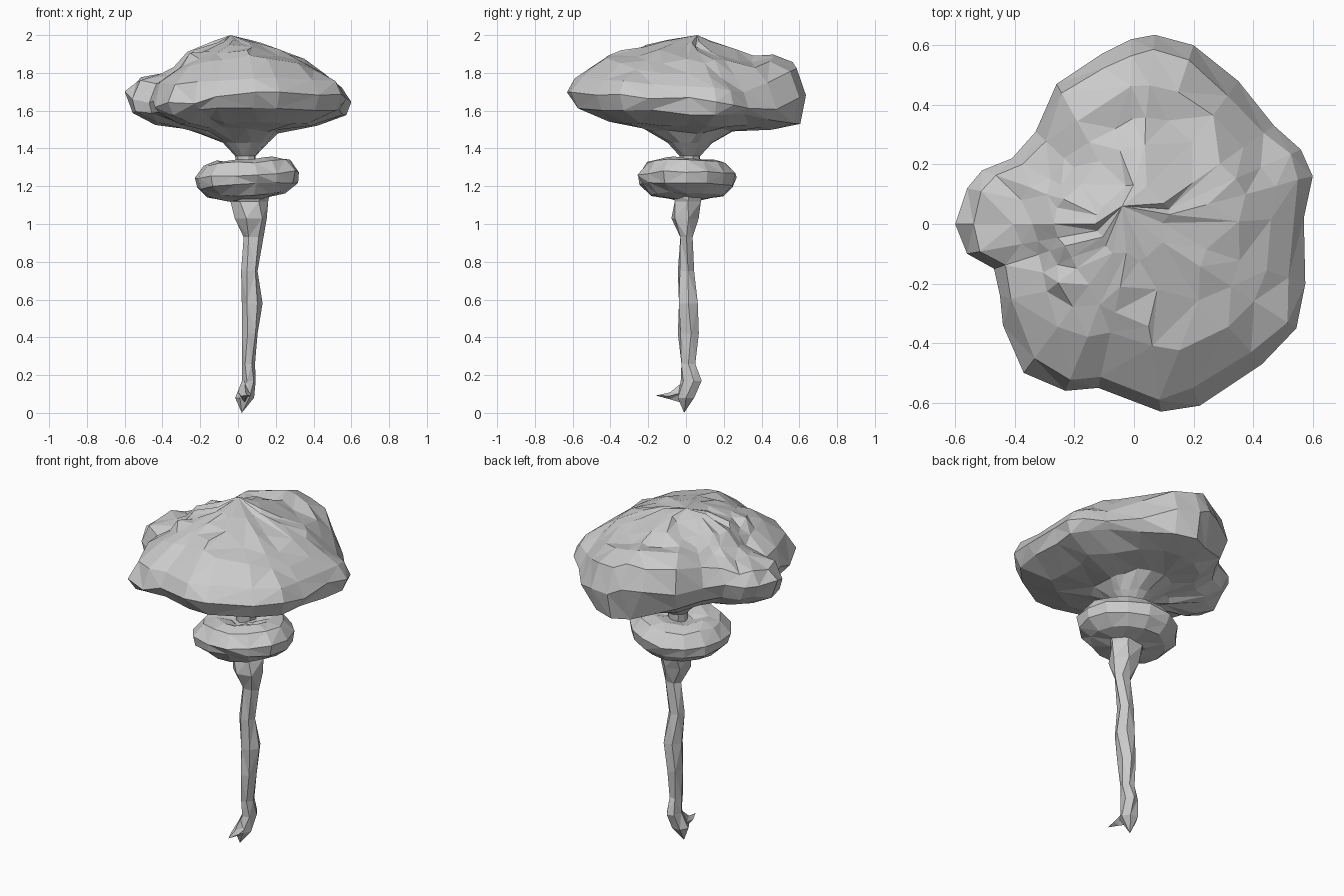
import bpy, bmesh, math, random
from mathutils import Vector

if "Cube" in bpy.data.objects:
    bpy.data.objects.remove(bpy.data.objects["Cube"])

random.seed(4)


def loft(name, rings, tip_low=None, tip_high=None, ratio=1.0):
    """Skin a stack of equal-sized rings into a faceted, triangulated body."""
    bm = bmesh.new()
    rows = [[bm.verts.new(p) for p in ring] for ring in rings]
    n = len(rows[0])
    for a, b in zip(rows, rows[1:]):
        for i in range(n):
            j = (i + 1) % n
            bm.faces.new((a[i], a[j], b[j], b[i]))
    for row, tip in ((rows[0][::-1], tip_low), (rows[-1], tip_high)):
        if tip is None:
            bm.faces.new(row)
        else:
            t = bm.verts.new(tip)
            for i in range(n):
                bm.faces.new((row[i], row[(i + 1) % n], t))
    bmesh.ops.triangulate(bm, faces=bm.faces[:], quad_method='SHORT_EDGE')
    bmesh.ops.recalc_face_normals(bm, faces=bm.faces[:])
    me = bpy.data.meshes.new(name)
    bm.to_mesh(me)
    bm.free()
    ob = bpy.data.objects.new(name, me)
    bpy.context.collection.objects.link(ob)
    if ratio < 1:
        ob.modifiers.new("facets", 'DECIMATE').ratio = ratio
    return ob


def ellipse(z, x0, x1, y0, y1, n, turn=0.0):
    return [((x0 + x1) / 2 + (x1 - x0) / 2 * math.cos(2 * math.pi * i / n + turn),
             (y0 + y1) / 2 + (y1 - y0) / 2 * math.sin(2 * math.pi * i / n + turn), z)
            for i in range(n)]


# Cap: plan outline, scaled by four profiles that blend around the compass
outline = [(.60, .16), (.56, .25), (.47, .33), (.35, .48), (.20, .60), (.07, .635),
           (-.01, .62), (-.11, .57), (-.26, .47), (-.33, .31), (-.41, .22), (-.51, .18),
           (-.56, .12), (-.60, 0), (-.56, -.10), (-.47, -.15), (-.45, -.24), (-.44, -.34),
           (-.37, -.50), (-.23, -.56), (-.12, -.55), (.09, -.63), (.22, -.61),
           (.43, -.47), (.545, -.35), (.575, -.20), (.57, .02)]
right = [(.36, 1.49), (.68, 1.53), (.95, 1.59), (1, 1.67), (.93, 1.74), (.79, 1.79), (.62, 1.86), (.43, 1.91), (.20, 1.95)]
back = [(.40, 1.50), (.70, 1.51), (.93, 1.53), (1, 1.71), (.92, 1.85), (.73, 1.90), (.57, 1.88), (.42, 1.92), (.22, 1.965)]
left = [(.36, 1.49), (.75, 1.53), (.95, 1.60), (1, 1.69), (.92, 1.76), (.69, 1.80), (.57, 1.85), (.46, 1.91), (.22, 1.955)]
front = [(.36, 1.51), (.65, 1.55), (.92, 1.61), (1, 1.69), (.92, 1.78), (.67, 1.88), (.54, 1.91), (.38, 1.94), (.20, 1.96)]
# Height shifts per level in the back-right, back-left and front-left quarters
lift_br = [0, 0, 0, -.08, -.07, -.04, 0, 0, 0]
lift_bl = [0, .02, .05, .01, 0, 0, 0, 0, 0]
lift_fl = [0, 0, -.02, -.06, -.03, .01, .02, 0, 0]
dents = [(-.34, -.05), (-.20, -.30), (.18, .36), (.30, -.10), (-.10, .14)]

n = len(outline)
rings = [[], [], []]
for x, y in outline:
    a = math.atan2(y, x)
    for ring, (r, z) in zip(rings, [(.05, 1.25), (.055, 1.36), (.12, 1.43)]):
        ring.append((.04 + r * math.cos(a), .02 + r * math.sin(a), z))
for k in range(len(right)):
    ring = []
    for x, y in outline:
        c, s = Vector((x, y)).normalized()
        w = [max(c, 0) ** 2, max(s, 0) ** 2, max(-c, 0) ** 2, max(-s, 0) ** 2]
        prof = [p[k] for p in (right, back, left, front)]
        f = sum(wi * p[0] for wi, p in zip(w, prof))
        z = sum(wi * p[1] for wi, p in zip(w, prof))
        lift = (lift_br if c > 0 else lift_bl) if s > 0 else (lift_fl if c < 0 else None)
        if lift:
            z += lift[k] * abs(2 * c * s)
        # upper levels become rounder than the outline
        b = max(0, (k - 5) * .2)
        f *= 1 + b * (.59 / math.hypot(x, y) - 1)
        if k != 3:
            f *= 1 + random.uniform(-.03, .025)
        z += random.uniform(-.014, .014)
        if k > 4:
            for dx, dy in dents:
                d = math.hypot(x * f - dx, y * f - dy)
                z -= .045 * max(0, 1 - d / .11)
        ring.append((x * f, y * f, z))
    rings.append(ring)
loft("cap", rings, tip_high=(-.04, .06, 2.0), ratio=.75)

# Collar: lumpy ring below the cap, dished on top
n = 14
collar = []
for r, z in [(.09, 1.13), (.20, 1.155), (.26, 1.205), (.275, 1.26), (.22, 1.325), (.15, 1.34), (.07, 1.32)]:
    ring = []
    for i in range(n):
        a = 2 * math.pi * i / n
        rr = r * (1 + .03 * math.cos(3 * a + .6) + random.uniform(-.03, .03))
        tilt = .07 * rr * math.cos(a)
        ring.append((.04 + 1.02 * rr * math.cos(a), .96 * rr * math.sin(a),
                     z + tilt + random.uniform(-.008, .008)))
    collar.append(ring)
loft("collar", collar, ratio=.85)

# Stem: crooked six-sided column ending in a pointed foot
spans = [(1.20, -.10, .18, -.10, .10), (1.12, -.04, .16, -.07, .09), (1.03, -.02, .155, -.08, .07),
         (.93, .03, .135, -.035, .04), (.75, .015, .105, -.045, .045), (.58, .02, .13, -.045, .07),
         (.42, .02, .105, -.045, .07), (.26, .02, .09, -.03, .055), (.17, .02, .095, -.03, .085),
         (.08, -.015, .085, -.05, .05)]
stem = [ellipse(*s, 6, .25 * (k % 2)) for k, s in enumerate(reversed(spans))]
loft("stem", stem, tip_low=(.02, -.01, 0))

# Root spur: small spike pointing forward from the foot
quarter = [i * math.pi / 2 for i in range(4)]
spur = [[(.035 + .035 * math.cos(a), -.01, .11 + .06 * math.sin(a)) for a in quarter],
        [(.04 + .025 * math.cos(a), -.085, .09 + .018 * math.sin(a)) for a in quarter]]
loft("root_spur", spur, tip_high=(.05, -.16, .092))
